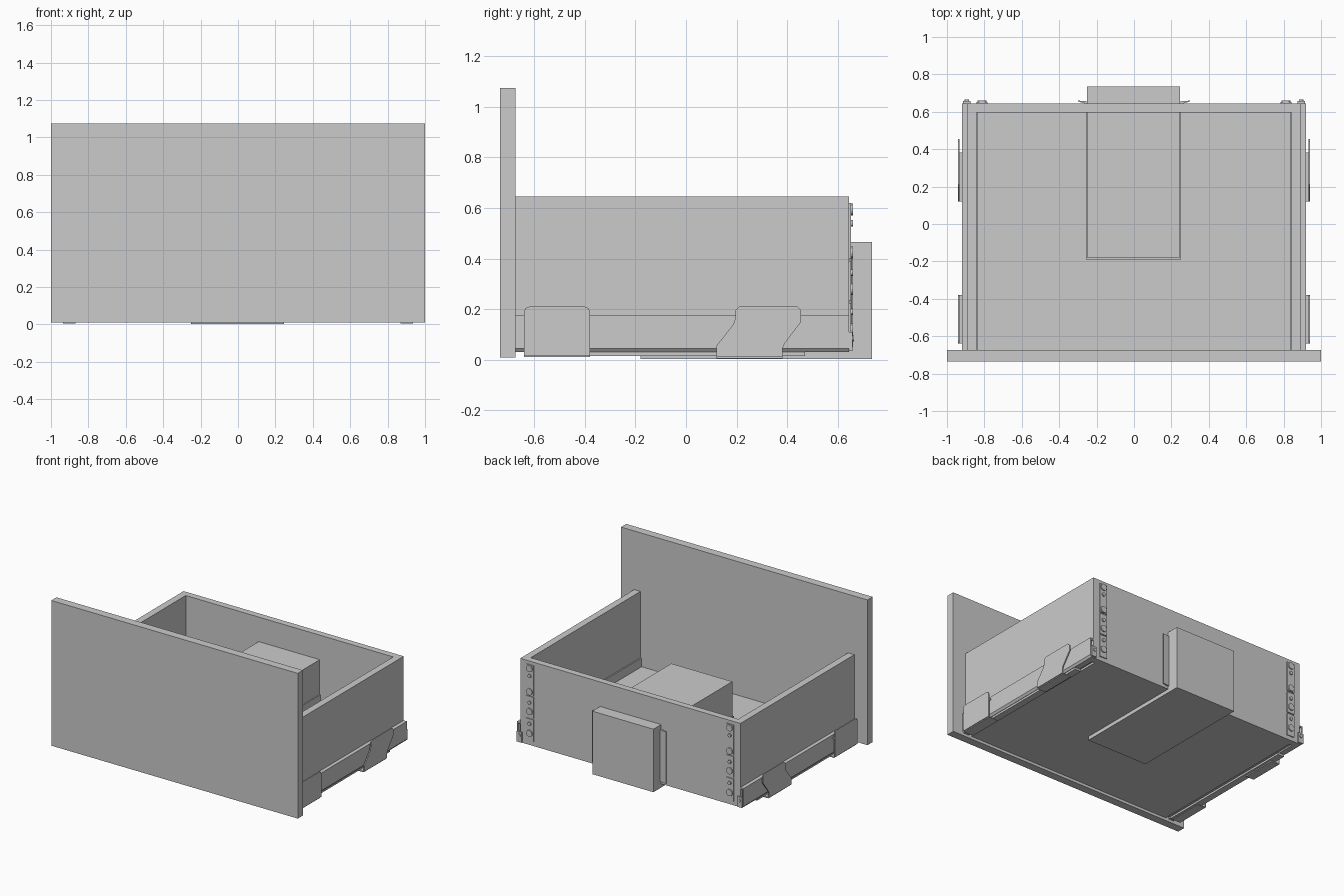
import bpy, bmesh, math

if "Cube" in bpy.data.objects:
    bpy.data.objects.remove(bpy.data.objects["Cube"])


def mesh_object(name, bm):
    bmesh.ops.recalc_face_normals(bm, faces=bm.faces)
    me = bpy.data.meshes.new(name)
    bm.to_mesh(me)
    bm.free()
    ob = bpy.data.objects.new(name, me)
    bpy.context.collection.objects.link(ob)
    return ob


def box(name, x, y, z):
    bm = bmesh.new()
    bmesh.ops.create_cube(bm, size=1)
    for v in bm.verts:
        v.co = [(a + b) / 2 + c * (b - a) for (a, b), c in zip((x, y, z), v.co)]
    return mesh_object(name, bm)


def prism(name, pts, axis, lo, hi):
    """Extrude a 2D outline along x, y or z; the outline uses the other two axes in order."""
    bm = bmesh.new()

    def place(p, d):
        c = list(p)
        c.insert(axis, d)
        return c
    face = bm.faces.new([bm.verts.new(place(p, lo)) for p in pts])
    ext = bmesh.ops.extrude_face_region(bm, geom=[face])["geom"]
    for v in ext:
        if isinstance(v, bmesh.types.BMVert):
            v.co[axis] = hi
    return mesh_object(name, bm)


def both_sides(ob):
    """Mirror a right-hand part to the left about x = 0."""
    m = ob.modifiers.new("mirror", "MIRROR")
    m.use_mirror_merge = False
    m.use_axis[0] = True
    return ob


def disc(name, x, y0, y1, z, r, sides=20):
    pts = [(x + r * math.cos(2 * math.pi * i / sides), z + r * math.sin(2 * math.pi * i / sides))
           for i in range(sides)]
    return both_sides(prism(name, pts, 1, y0, y1))


# Drawer front and box panels
box("drawer_front", (-1, 1), (-0.735, -0.675), (0.01, 1.075))
box("back_panel", (-0.893, 0.893), (0.597, 0.645), (0.03, 0.645))
both_sides(box("side_panel", (0.842, 0.893), (-0.675, 0.597), (0.045, 0.645)))
box("drawer_floor", (-0.842, 0.842), (-0.675, 0.597), (0.03, 0.095))
both_sides(box("inner_lip", (0.833, 0.842), (-0.675, 0.597), (0.095, 0.16)))

# Housing that passes through the floor and back
box("housing", (-0.25, 0.245), (-0.18, 0.735), (0.003, 0.465))
box("housing_skirt", (-0.257, 0.252), (-0.19, 0.597), (0.095, 0.21))
both_sides(prism("housing_flange", [(0.24, 0.645), (0.265, 0.645), (0.30, 0.655), (0.30, 0.66), (0.24, 0.655)],
                 2, 0.05, 0.43))

# Slide rails: outer skin folded under the side panel
rail = [(0.893, 0.175), (0.92, 0.175), (0.92, 0.045), (0.908, 0.03), (0.865, 0.03),
        (0.865, 0.04), (0.9, 0.04), (0.911, 0.05), (0.911, 0.165), (0.893, 0.165)]
both_sides(prism("side_rail", rail, 1, -0.675, 0.645))
both_sides(box("lower_runner", (0.855, 0.905), (-0.64, 0.47), (0.015, 0.03)))

# Mounting brackets hugging the rails, with feet
front_flap = [(-0.64, 0.018), (-0.64, 0.19), (-0.635, 0.204), (-0.62, 0.21), (-0.40, 0.21),
              (-0.385, 0.204), (-0.38, 0.19), (-0.38, 0.018)]
rear_flap = [(0.12, 0.012), (0.12, 0.055), (0.187, 0.14), (0.195, 0.165), (0.195, 0.195),
             (0.21, 0.21), (0.44, 0.21), (0.455, 0.195), (0.455, 0.15), (0.39, 0.065),
             (0.382, 0.045), (0.382, 0.012)]
both_sides(prism("front_bracket", front_flap, 0, 0.934, 0.942))
both_sides(prism("rear_bracket", rear_flap, 0, 0.934, 0.942))
both_sides(box("front_bracket_web", (0.92, 0.936), (-0.64, -0.38), (0.15, 0.158)))
both_sides(box("front_bracket_foot", (0.87, 0.936), (-0.64, -0.38), (0.012, 0.018)))
both_sides(box("rear_bracket_foot", (0.87, 0.936), (0.12, 0.382), (0.006, 0.014)))

# Fixing plates and screw heads on the back
for i, (z0, z1) in enumerate(((0.40, 0.62), (0.235, 0.39), (0.06, 0.225))):
    both_sides(box(f"fixing_plate_{i}", (0.782, 0.842), (0.645, 0.652), (z0, z1)))
for i, z in enumerate((0.595, 0.54, 0.425, 0.345, 0.28, 0.19, 0.12)):
    disc(f"screw_head_{i}", 0.812, 0.65, 0.66, z, 0.024 if i % 2 == 0 else 0.013)

# Rail end clips at the rear corners
both_sides(box("rail_end_clip", (0.875, 0.915), (0.645, 0.658), (0.035, 0.11)))
disc("rail_end_pin", 0.893, 0.65, 0.665, 0.085, 0.012)
